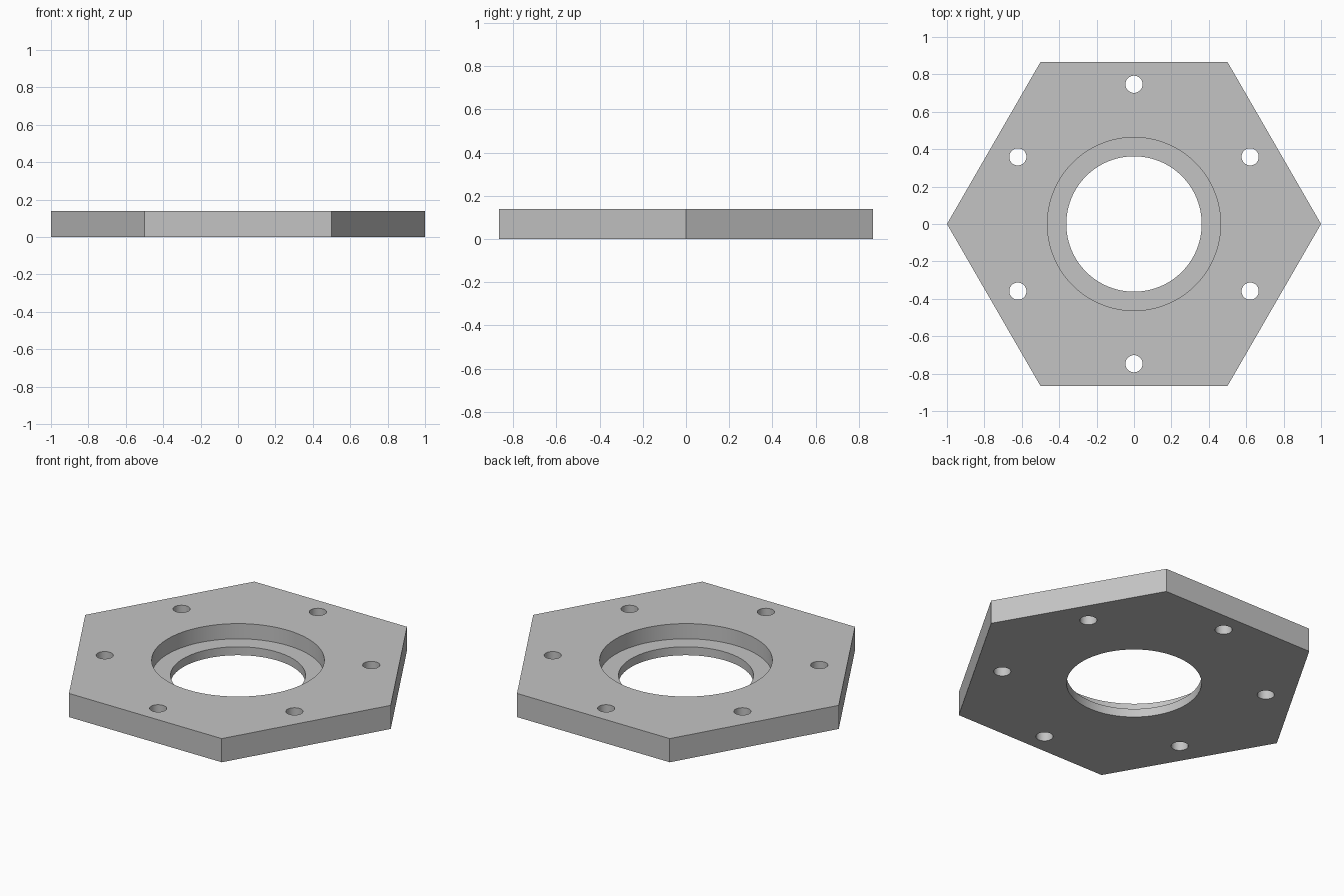
import bpy
from math import pi

cube = bpy.data.objects.get("Cube")
if cube:
    bpy.data.objects.remove(cube, do_unlink=True)

THICKNESS = 0.14
LEDGE_Z = 0.05

grey = bpy.data.materials.new("plain grey")
grey.use_nodes = True
colour = (0.55, 0.55, 0.55, 1)
grey.diffuse_color = colour
grey.node_tree.nodes["Principled BSDF"].inputs["Base Color"].default_value = colour


def prism(name, sides, radius, bottom, top, x=0, y=0):
    bpy.ops.mesh.primitive_cylinder_add(
        vertices=sides, radius=radius, depth=top - bottom,
        location=(x, y, (bottom + top) / 2))
    obj = bpy.context.object
    obj.name = name
    obj.data.materials.append(grey)
    return obj


# Hexagonal plate with corners on the x axis
plate = prism("hexagonal_plate", 6, 1, 0, THICKNESS)
plate.rotation_euler.z = pi / 6
bpy.ops.object.transform_apply(location=False, rotation=True, scale=False)

# Stepped central bore and six bolt holes
cutters = [prism("bore_cutter", 96, 0.362, -0.1, 0.3),
           prism("recess_cutter", 96, 0.463, LEDGE_Z, 0.3)]
bolt_spots = [(0, 0.747), (0, -0.747)]
bolt_spots += [(sx * 0.621, sy * 0.359) for sx in (1, -1) for sy in (1, -1)]
cutters += [prism("bolt_hole_cutter", 40, 0.046, -0.1, 0.3, x, y)
            for x, y in bolt_spots]

# Cut each opening, then drop the cutter
bpy.context.view_layer.objects.active = plate
for cutter in cutters:
    cutter.hide_render = True
    cut = plate.modifiers.new("cut", "BOOLEAN")
    cut.operation = "DIFFERENCE"
    cut.solver = "EXACT"
    cut.object = cutter
    bpy.ops.object.modifier_apply(modifier=cut.name)
    bpy.data.objects.remove(cutter, do_unlink=True)

# Round walls smooth, rims and corners sharp
bpy.ops.object.select_all(action="DESELECT")
plate.select_set(True)
bpy.ops.object.shade_smooth_by_angle(angle=pi / 6)
